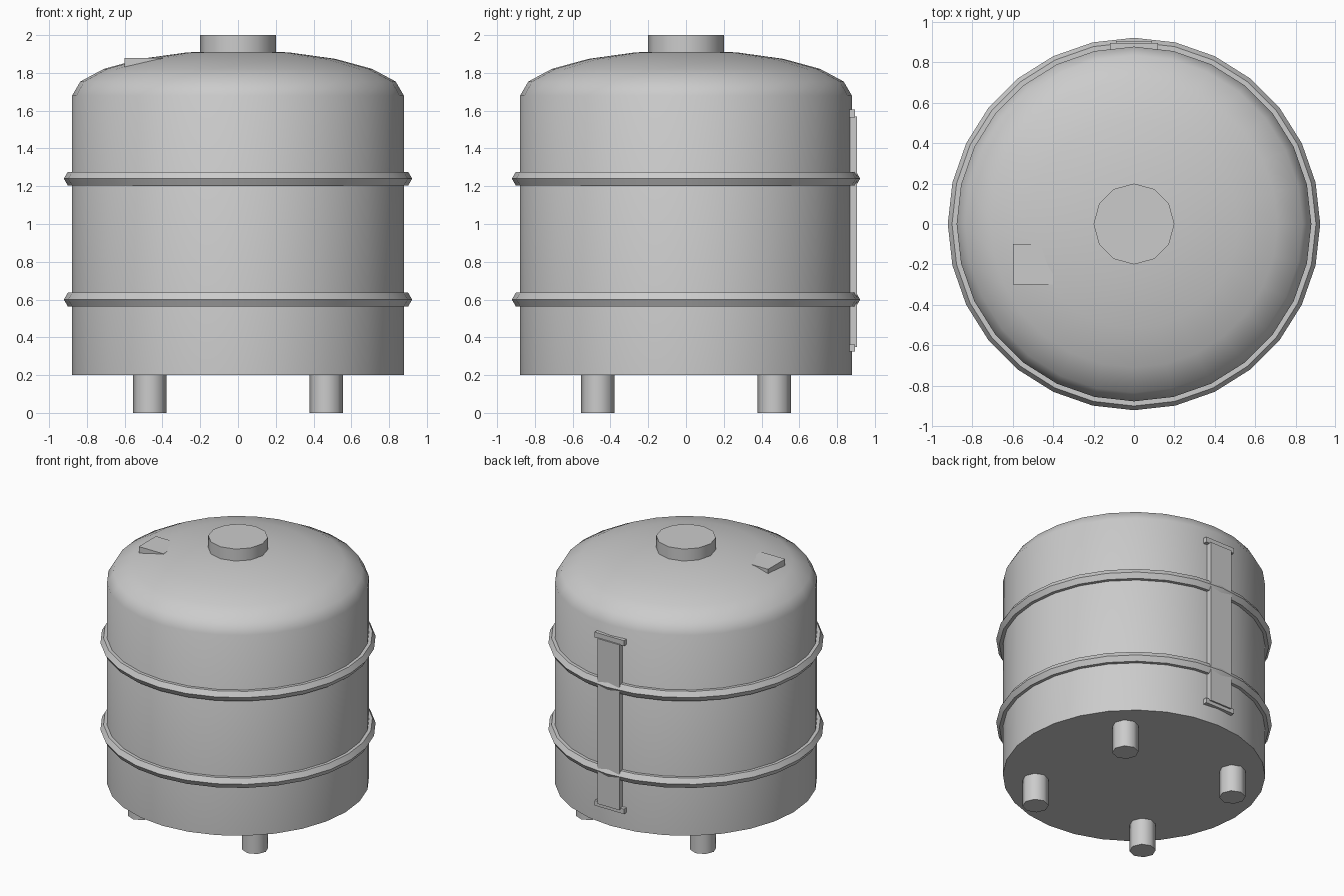
import bpy
import math

cube = bpy.data.objects.get("Cube")
if cube:
    bpy.data.objects.remove(cube, do_unlink=True)

SIDES = 28
RADIUS = 0.878

grey = bpy.data.materials.new("plain grey")
grey.use_nodes = True
colour = (0.6, 0.6, 0.6, 1)
grey.diffuse_color = colour
grey.node_tree.nodes["Principled BSDF"].inputs["Base Color"].default_value = colour


def finish(name, smooth=True):
    """Name the active object, colour it and smooth its rounded sides."""
    obj = bpy.context.object
    obj.name = name
    obj.data.materials.append(grey)
    if smooth:
        bpy.ops.object.shade_smooth_by_angle(angle=math.radians(50))
    return obj


def box(name, low, high):
    centre = [(a + b) / 2 for a, b in zip(low, high)]
    bpy.ops.mesh.primitive_cube_add(size=1, location=centre)
    bpy.context.object.scale = [b - a for a, b in zip(low, high)]
    bpy.ops.object.transform_apply(location=False, rotation=False)
    return finish(name, smooth=False)


def cylinder(name, sides, radius, x, y, bottom, top):
    bpy.ops.mesh.primitive_cylinder_add(
        vertices=sides, radius=radius, depth=top - bottom,
        location=(x, y, (bottom + top) / 2))
    return finish(name)


# Tank body with a flattened dome, lathed from one profile
base, shoulder, rise, steps = 0.2, 1.68, 0.24, 5
profile = [(RADIUS, base)]
for i in range(steps):
    a = math.pi / 2 * i / steps
    profile.append((RADIUS * math.cos(a), shoulder + rise * math.sin(a)))

verts = []
for r, z in profile:
    for s in range(SIDES):
        t = 2 * math.pi * s / SIDES
        verts.append((r * math.cos(t), r * math.sin(t), z))
apex = len(verts)
verts.append((0, 0, shoulder + rise))

faces = [tuple(reversed(range(SIDES)))]
for s in range(SIDES):
    n = (s + 1) % SIDES
    for k in range(len(profile) - 1):
        lo, hi = k * SIDES, (k + 1) * SIDES
        faces.append((lo + s, lo + n, hi + n, hi + s))
    faces.append((apex - SIDES + s, apex - SIDES + n, apex))

mesh = bpy.data.meshes.new("tank_body")
mesh.from_pydata(verts, [], faces)
body = bpy.data.objects.new("tank_body", mesh)
bpy.context.collection.objects.link(body)
bpy.ops.object.select_all(action="DESELECT")
body.select_set(True)
bpy.context.view_layer.objects.active = body
finish("tank_body")

# Filler cap on top
cylinder("top_cap", 12, 0.2, 0, 0, 1.88, 2.0)

# Hoops round the tank
for name, z in (("lower_hoop", 0.6), ("upper_hoop", 1.24)):
    bpy.ops.mesh.primitive_torus_add(
        major_segments=SIDES, minor_segments=6,
        major_radius=0.88, minor_radius=0.042, location=(0, 0, z))
    finish(name).data.shade_smooth()

# Four legs
for side, x in (("left", 0.467), ("right", -0.467)):
    for end, y in (("front", -0.467), ("back", 0.467)):
        cylinder(f"{end}_{side}_leg", 8, 0.088, x, y, 0, 0.22)

# Small hatch half sunk into the dome
box("dome_hatch", (-0.6, -0.3, 1.8), (-0.4, -0.1, 1.88))

# Level gauge on the back, held by two brackets
box("gauge_strip", (-0.09, 0.84, 0.35), (0.09, 0.906, 1.57))
box("gauge_lower_bracket", (-0.12, 0.84, 0.325), (0.12, 0.895, 0.362))
box("gauge_upper_bracket", (-0.12, 0.84, 1.565), (0.12, 0.895, 1.605))
